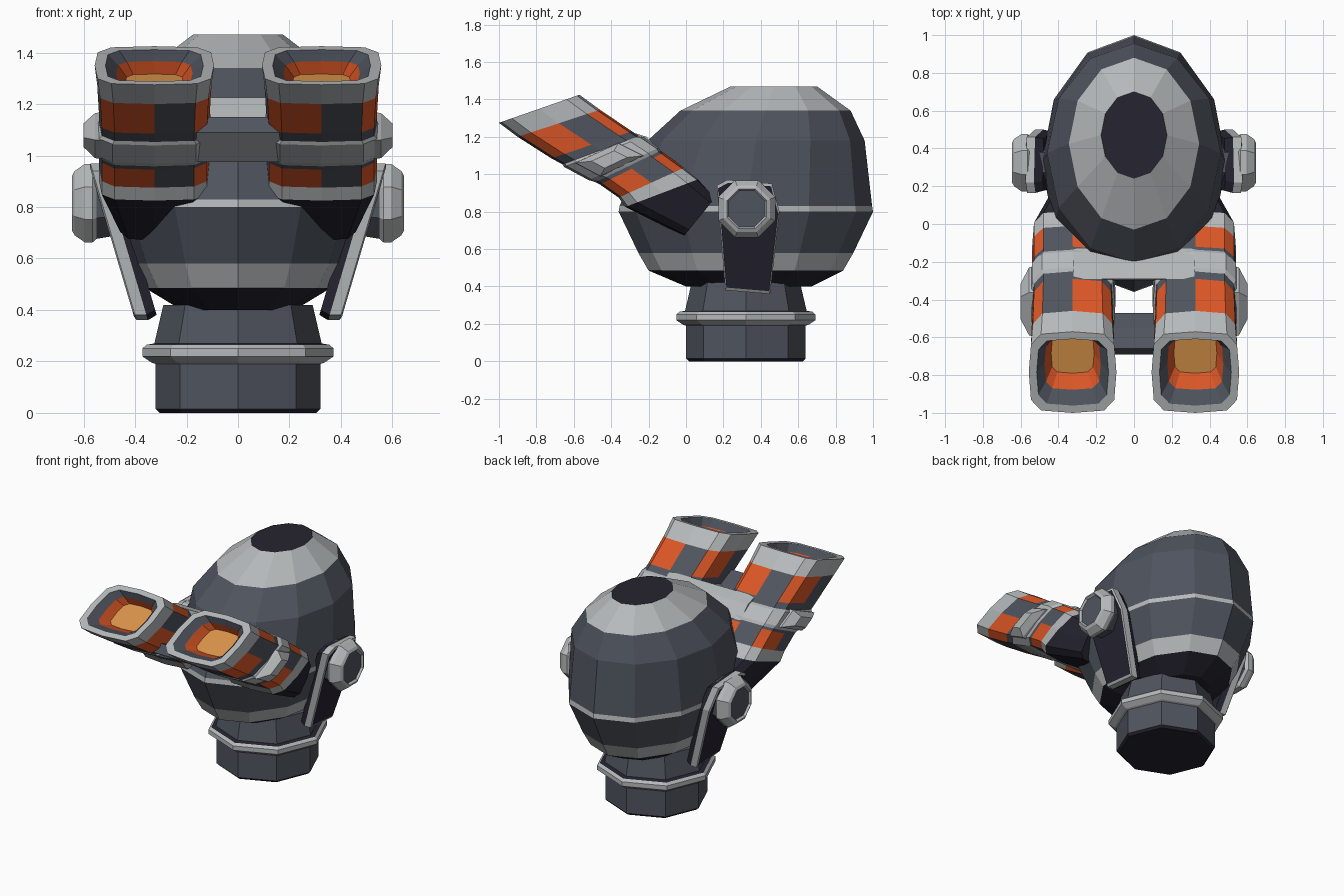
import bpy, bmesh, math
from mathutils import Vector

if "Cube" in bpy.data.objects:
    bpy.data.objects.remove(bpy.data.objects["Cube"])


def material(name, rgb):
    m = bpy.data.materials.new(name)
    m.use_nodes = True
    m.diffuse_color = (*rgb, 1)
    m.node_tree.nodes["Principled BSDF"].inputs["Base Color"].default_value = (*rgb, 1)
    return m


LIGHT, DARK, BLACK, ORANGE, AMBER = range(5)
MATS = [material("light_grey", (0.47, 0.49, 0.50)),
        material("slate_grey", (0.078, 0.088, 0.112)),
        material("near_black", (0.019, 0.017, 0.029)),
        material("orange", (0.72, 0.095, 0.02)),
        material("amber_lens", (0.71, 0.30, 0.07))]


def loft(name, rings, mats, caps):
    """Skin a list of rings; mats holds a colour, or a rule of the side index, per gap."""
    bm = bmesh.new()
    vs = [[bm.verts.new(p) for p in ring] for ring in rings]
    n = len(rings[0])
    for a, b, mat in zip(vs, vs[1:], mats):
        for i in range(n):
            f = bm.faces.new((a[i], a[(i + 1) % n], b[(i + 1) % n], b[i]))
            f.material_index = mat(i) if callable(mat) else mat
    for ring, mat in zip((vs[0], vs[-1]), caps):
        bm.faces.new(ring).material_index = mat
    bmesh.ops.recalc_face_normals(bm, faces=bm.faces)
    me = bpy.data.meshes.new(name)
    bm.to_mesh(me)
    bm.free()
    for m in MATS:
        me.materials.append(m)
    ob = bpy.data.objects.new(name, me)
    bpy.context.collection.objects.link(ob)
    return ob


def flat_ring(z, yc, rx, ry, n):
    return [(rx * math.sin(math.tau * i / n), yc + ry * math.cos(math.tau * i / n), z)
            for i in range(n)]


# Head shell: z, centre y, half width, half length
head = [(1.47, 0.47, 0.175, 0.23), (1.34, 0.425, 0.345, 0.455), (1.18, 0.375, 0.46, 0.58),
        (0.83, 0.32, 0.49, 0.675), (0.80, 0.32, 0.49, 0.68), (0.58, 0.32, 0.41, 0.575),
        (0.485, 0.32, 0.36, 0.52), (0.40, 0.335, 0.22, 0.335)]
loft("head", [flat_ring(*r, 12) for r in head],
     [LIGHT, DARK, DARK, LIGHT, DARK, LIGHT, BLACK], (BLACK, BLACK))

# Neck with collar: z, radius
neck = [(0, 0.305), (0.015, 0.32), (0.19, 0.32), (0.195, 0.335), (0.22, 0.372),
        (0.25, 0.372), (0.265, 0.355), (0.27, 0.325), (0.42, 0.29)]
loft("neck", [flat_ring(z, 0.32, r, r, 8) for z, r in neck],
     [BLACK, DARK, LIGHT, LIGHT, LIGHT, LIGHT, BLACK, DARK], (BLACK, DARK))

# Ear discs and side straps
disc = [(0.44, 0.13), (0.55, 0.15), (0.565, 0.165), (0.595, 0.165), (0.635, 0.135),
        (0.645, 0.115), (0.632, 0.105)]
strap = [(0.165, 0.94), (0.21, 0.38), (0.45, 0.36), (0.50, 0.80), (0.46, 0.95), (0.22, 0.97)]
for s, side in ((1, "left"), (-1, "right")):
    rings = [[(s * x, 0.325 + r * math.cos((i + 0.5) * math.tau / 8),
               0.815 + r * math.sin((i + 0.5) * math.tau / 8)) for i in range(8)]
             for x, r in disc]
    loft(side + "_ear_disc", rings, [DARK, LIGHT, LIGHT, LIGHT, LIGHT, LIGHT], (DARK, DARK))

    def strap_ring(depth, k):
        pts = [(0.335 + (y - 0.335) * k, 0.66 + (z - 0.66) * k) for y, z in strap]
        return [(s * (0.40 + (z - 0.36) * 0.295 - depth), y, z) for y, z in pts]
    loft(side + "_strap", [strap_ring(0.09, 0.93), strap_ring(0.05, 1), strap_ring(0.006, 1),
                           strap_ring(0, 0.95)], [BLACK, LIGHT, LIGHT], (BLACK, BLACK))

# Viewer tubes: lower y, lower z, upper y, upper z, half width of each slice
slices = [(-1.0, 1.275, -0.57, 1.425, 0.232), (-0.90, 1.20, -0.46, 1.345, 0.222),
          (-0.72, 1.085, -0.29, 1.23, 0.215), (-0.46, 0.945, -0.12, 1.115, 0.215),
          (-0.36, 0.875, -0.01, 1.035, 0.215), (-0.325, 0.825, 0.07, 0.975, 0.215),
          (-0.01, 0.67, 0.16, 0.88, 0.14)]
quarter = [(1, 0), (0.95, 0.68), (0.72, 0.94)]
unit = quarter + [(0, 1)] + [(-u, v) for u, v in quarter[:0:-1]]
unit += [(-u, -v) for u, v in unit]


def tube_ring(cx, t, k=1, depth=0):
    """Ring at slice position t, scaled by k and pushed down the tube by depth."""
    i = min(int(t), len(slices) - 2)
    by, bz, ty, tz, w = (a + (b - a) * (t - i) for a, b in zip(slices[i], slices[i + 1]))
    low, high = Vector((0, by, bz)), Vector((0, ty, tz))
    mid = (low + high) / 2 + Vector((cx, 0.82, -0.57)) * depth
    mid.x = cx
    half = (high - low) / 2
    return [mid + Vector((w * u * k, 0, 0)) + half * v * k for u, v in unit]


def check(i):
    return DARK if i % 3 == 0 else ORANGE


for cx, side in ((0.325, "left"), (-0.325, "right")):
    rings = [tube_ring(cx, 0, 0.49, 0.123), tube_ring(cx, 0, 0.64, 0.055),
             tube_ring(cx, 0, 0.82)] + [tube_ring(cx, t) for t in range(len(slices))]
    loft(side + "_viewer_tube", rings,
         [ORANGE, DARK, LIGHT, LIGHT, check, DARK, check, LIGHT, BLACK], (AMBER, BLACK))
    loft(side + "_tube_sleeve", [tube_ring(cx, 2.2, 0.98), tube_ring(cx, 2.3, 1.05),
                                 tube_ring(cx, 2.8, 1.05), tube_ring(cx, 2.95, 0.98)],
         [LIGHT, LIGHT, LIGHT], (LIGHT, LIGHT))

# Bars joining the tubes
upper = [(-0.29, 1.225), (-0.21, 1.20), (-0.13, 1.12), (-0.19, 1.06), (-0.30, 1.13)]
lower = [(-0.69, 1.09), (-0.50, 0.975), (-0.47, 1.03), (-0.55, 1.10), (-0.66, 1.15)]
loft("upper_bar", [[(x, y, z) for y, z in upper] for x in (-0.32, 0.32)], [LIGHT],
     (LIGHT, LIGHT))
loft("lower_bar", [[(x, y, z) for y, z in lower] for x in (-0.32, 0.32)],
     [lambda i: LIGHT if i == 0 else DARK], (DARK, DARK))

# Outer lugs on the tubes
lug = [(-0.60, 1.06), (-0.36, 1.17), (-0.22, 1.10), (-0.46, 0.985)]
for s, side in ((1, "left"), (-1, "right")):
    rings = [[(s * x, -0.41 + (y + 0.41) * k, 1.08 + (z - 1.08) * k) for y, z in lug]
             for x, k in ((0.50, 1), (0.555, 0.95), (0.60, 0.5))]
    loft(side + "_lug", rings, [LIGHT, LIGHT], (LIGHT, LIGHT))
